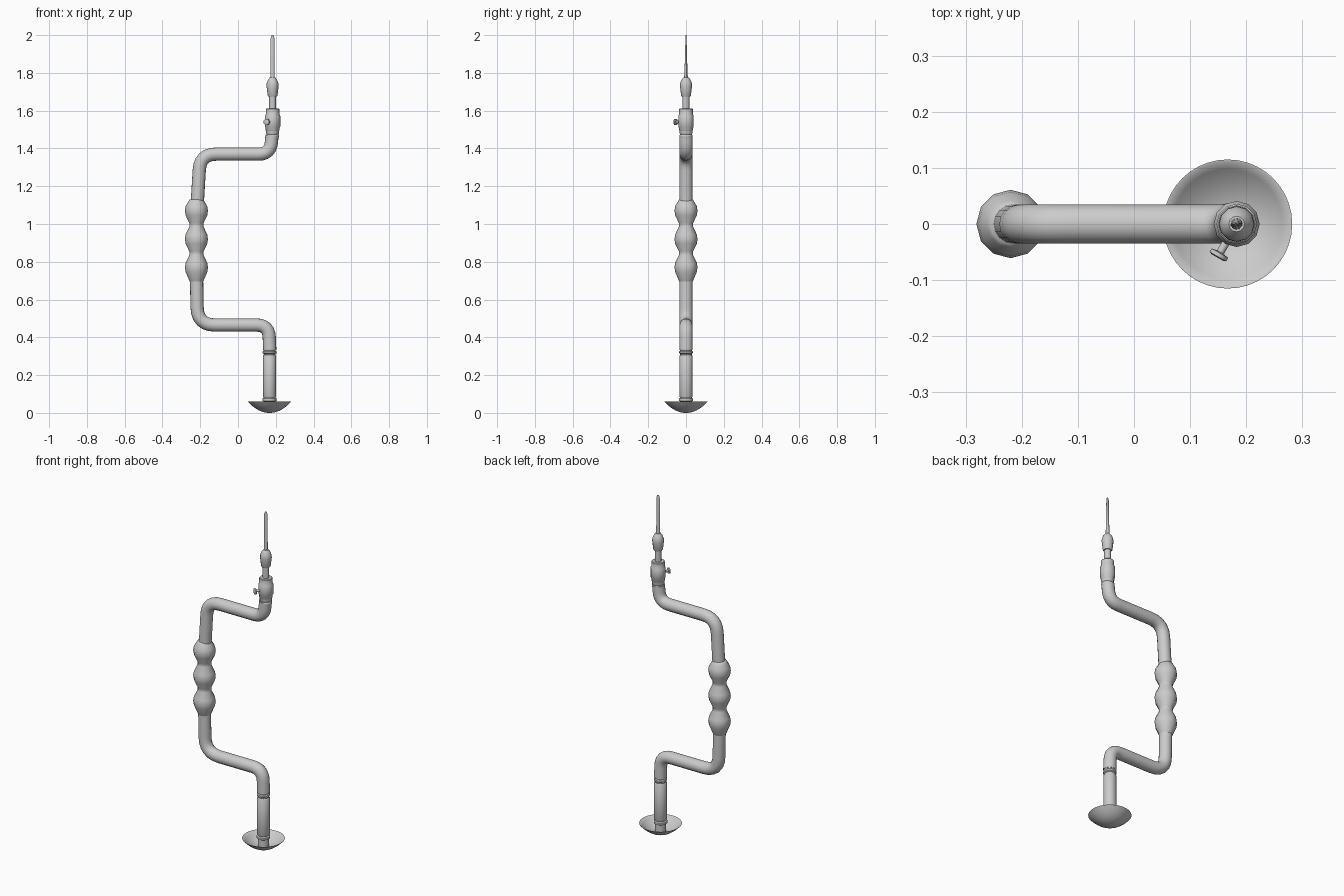
import bpy, bmesh, math
from mathutils import Vector, Matrix

cube = bpy.data.objects.get("Cube")
if cube:
    bpy.data.objects.remove(cube)

steel = bpy.data.materials.new("plain grey")
steel.use_nodes = True
GREY = (0.6, 0.6, 0.6, 1)
steel.diffuse_color = GREY
steel.node_tree.nodes["Principled BSDF"].inputs["Base Color"].default_value = GREY


def finish(name, mesh, angle=40):
    obj = bpy.data.objects.new(name, mesh)
    bpy.context.collection.objects.link(obj)
    mesh.materials.clear()
    mesh.materials.append(steel)
    bpy.ops.object.select_all(action="DESELECT")
    obj.select_set(True)
    bpy.context.view_layer.objects.active = obj
    bpy.ops.object.shade_smooth_by_angle(angle=math.radians(angle))
    return obj


def turned(name, x, profile, sides=16, angle=40):
    """Loft rings of (radius, z) or (radius x, z, radius y) about a vertical axis."""
    bm = bmesh.new()
    rings = []
    for rx, z, *rest in profile:
        ry = rest[0] if rest else rx
        turns = [math.tau * i / sides for i in range(sides)]
        rings.append([bm.verts.new((rx * math.cos(t), ry * math.sin(t), z)) for t in turns])
    for low, high in zip(rings, rings[1:]):
        for i in range(sides):
            j = (i + 1) % sides
            bm.faces.new((low[i], low[j], high[j], high[i]))
    bm.faces.new(rings[0][::-1])
    bm.faces.new(rings[-1])
    bmesh.ops.recalc_face_normals(bm, faces=bm.faces)
    mesh = bpy.data.meshes.new(name)
    bm.to_mesh(mesh)
    bm.free()
    obj = finish(name, mesh, angle)
    obj.location.x = x
    return obj


def bent_tube(name, corners, bends, radius, steps=6):
    """Round tube along (x, z) corners, with the inner corners rounded."""
    pts = [Vector((x, 0, z)) for x, z in corners]
    path = [pts[0]]
    for before, p, after, bend in zip(pts, pts[1:], pts[2:], bends):
        a = p + (before - p).normalized() * bend
        b = p + (after - p).normalized() * bend
        for i in range(steps + 1):
            t = i / steps
            path.append(a * (1 - t) ** 2 + p * 2 * t * (1 - t) + b * t * t)
    path.append(pts[-1])
    curve = bpy.data.curves.new(name, "CURVE")
    curve.dimensions = "3D"
    curve.bevel_depth = radius
    curve.bevel_resolution = 6
    curve.use_fill_caps = True
    spline = curve.splines.new("POLY")
    spline.points.add(len(path) - 1)
    for point, co in zip(spline.points, path):
        point.co = (*co, 1)
    temp = bpy.data.objects.new(name + "_path", curve)
    bpy.context.collection.objects.link(temp)
    bpy.context.view_layer.update()
    mesh = bpy.data.meshes.new_from_object(temp.evaluated_get(bpy.context.evaluated_depsgraph_get()))
    bpy.data.objects.remove(temp)
    return finish(name, mesh, 50)


PAD_X, GRIP_X, CHUCK_X = 0.167, -0.22, 0.183

# Hollow pad dish: outer bowl, rim, then inner bowl
dish_steps = [i / 8 for i in range(9)]
outer = [(0.115 * max(t, 0.02), 0.06 * t ** 2.1) for t in dish_steps]
inner = [(0.112 * max(t, 0.02), 0.006 + 0.054 * t ** 2.1) for t in reversed(dish_steps)]
turned("pad_dish", PAD_X, outer + inner, 40, 50)

# Stem above the dish with collars at both ends
turned("stem", PAD_X, [(0.03, 0.01), (0.03, 0.06), (0.037, 0.064), (0.037, 0.075),
                       (0.031, 0.08), (0.035, 0.088), (0.035, 0.3), (0.031, 0.306)])
turned("stem_collar", PAD_X, [(0.03, 0.3), (0.031, 0.312), (0.036, 0.316), (0.036, 0.325),
                              (0.031, 0.33), (0.034, 0.336), (0.034, 0.345)])

# Cranked frame
bent_tube("lower_crank", [(0.168, 0.335), (0.163, 0.465), (GRIP_X + 0.005, 0.465), (GRIP_X, 0.75)],
          [0.065, 0.095], 0.035)
bent_tube("upper_crank", [(-0.218, 1.07), (-0.2, 1.37), (0.172, 1.37), (0.18, 1.47)],
          [0.085, 0.065], 0.035)

# Beaded grip
grip = [(0.036, 0.695), (0.04, 0.705)]
for z in (0.77, 0.92, 1.07):
    grip += [(0.057, z - 0.025), (0.061, z), (0.057, z + 0.025)]
    if z < 1:
        grip += [(0.038, z + 0.065), (0.037, z + 0.075), (0.038, z + 0.085)]
grip += [(0.042, 1.12), (0.036, 1.13)]
turned("grip", GRIP_X, grip, 12, 60)

# Chuck sleeve, spindle and jaw
turned("chuck_neck", CHUCK_X, [(0.03, 1.45), (0.034, 1.462), (0.034, 1.47), (0.031, 1.474),
                               (0.034, 1.48), (0.034, 1.5)], 12)
turned("chuck_sleeve", CHUCK_X, [(0.032, 1.49), (0.037, 1.497), (0.037, 1.51), (0.041, 1.516),
                                 (0.041, 1.572), (0.036, 1.58), (0.036, 1.608), (0.033, 1.611)], 12)
turned("spindle", CHUCK_X, [(0.018, 1.6), (0.018, 1.685)], 12)
turned("jaw", CHUCK_X, [(0.023, 1.675), (0.026, 1.68), (0.032, 1.73), (0.031, 1.745),
                        (0.024, 1.763), (0.014, 1.776)], 12)

# Flattened bit
bit = turned("bit", CHUCK_X, [(0.011, 1.77, 0.01), (0.011, 1.86, 0.006), (0.011, 1.94, 0.004),
                              (0.01, 1.985, 0.002), (0.005, 2.0, 0.001)], 10)
bit.rotation_euler.z = math.radians(10)

# Thumb screw pointing out of the sleeve
screw = turned("thumb_screw", CHUCK_X, [(0.007, 0.03), (0.007, 0.058), (0.017, 0.06),
                                        (0.017, 0.067), (0.012, 0.069)], 12)
direction = Vector((-0.5, -0.866, 0))
screw.rotation_euler = direction.to_track_quat("Z", "Y").to_euler()
screw.location.z = 1.54
